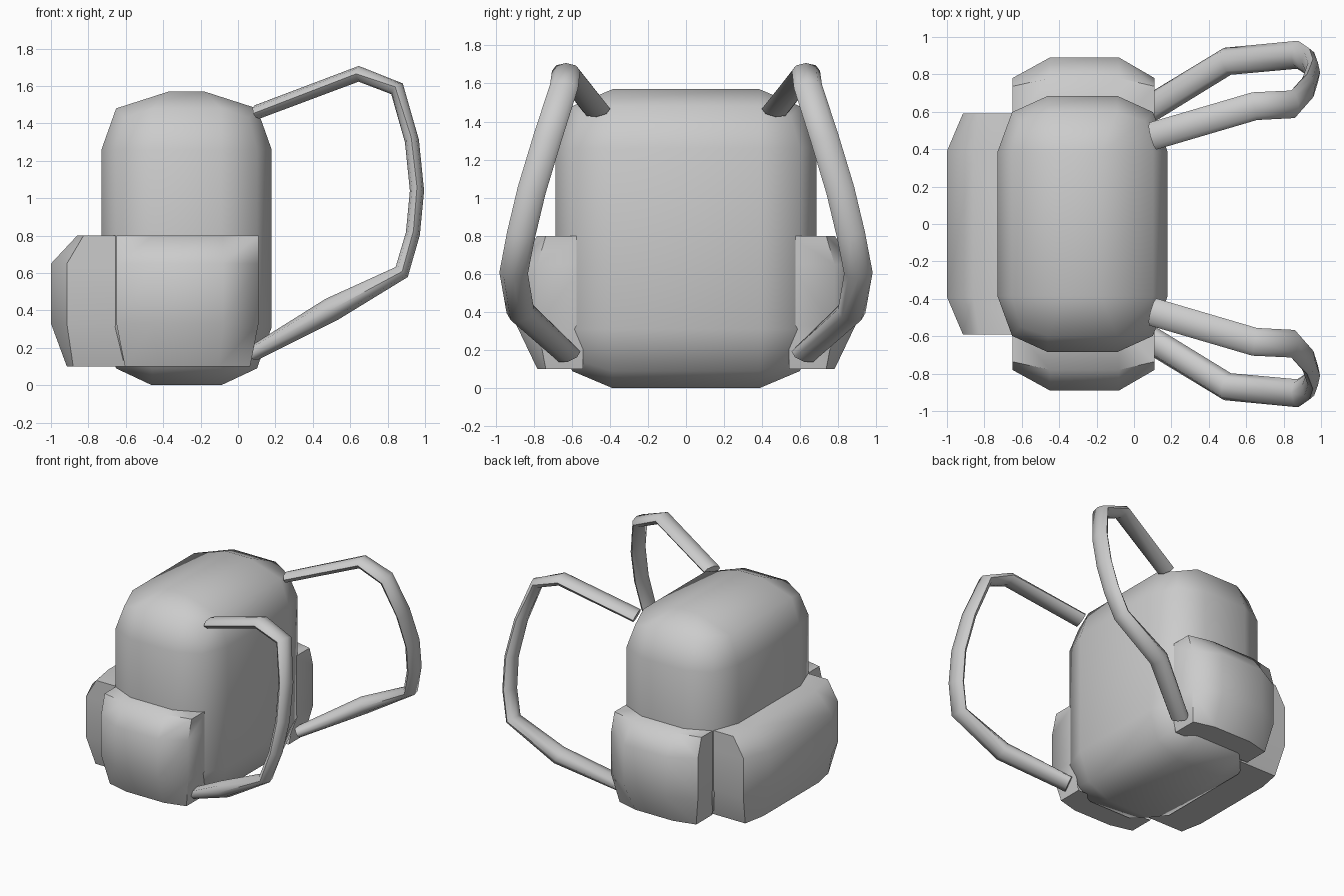
import bpy, bmesh, math
from mathutils import Vector

if "Cube" in bpy.data.objects:
    bpy.data.objects.remove(bpy.data.objects["Cube"])


def finish(name, bm, angle):
    bmesh.ops.recalc_face_normals(bm, faces=bm.faces)
    me = bpy.data.meshes.new(name)
    bm.to_mesh(me)
    bm.free()
    ob = bpy.data.objects.new(name, me)
    bpy.context.collection.objects.link(ob)
    bpy.ops.object.select_all(action='DESELECT')
    ob.select_set(True)
    bpy.context.view_layer.objects.active = ob
    bpy.ops.object.shade_smooth_by_angle(angle=math.radians(angle))
    return ob


def rounded_box(name, center, half, off):
    """Box with two-segment rounding: each face is a 3 x 3 grid."""
    bm = bmesh.new()
    verts = {}
    # how far a vertex sits in from the side, by the number of sides it touches
    inset = {1: 0.0, 2: 0.29, 3: 0.45}

    def vert(i):
        if i not in verts:
            n = sum(k in (0, 3) for k in i)
            co = []
            for a in range(3):
                d = off[a] * (inset[n] if i[a] in (0, 3) else 1)
                s = -1 if i[a] < 2 else 1
                co.append(center[a] + s * (half[a] - d))
            # the lid narrows into a shallow ridge
            if n == 1 and i[2] == 3:
                co[0] = center[0] + (co[0] - center[0]) * 0.52
            verts[i] = bm.verts.new(co)
        return verts[i]

    for a in range(3):
        for side in (0, 3):
            for u in range(3):
                for v in range(3):
                    q = []
                    for du, dv in ((0, 0), (1, 0), (1, 1), (0, 1)):
                        i = [0, 0, 0]
                        i[a], i[(a + 1) % 3], i[(a + 2) % 3] = side, u + du, v + dv
                        q.append(vert(tuple(i)))
                    bm.faces.new(q)
    return finish(name, bm, 60)


def pocket(name, place, us, mid, drop_side, drop_low, drop_top, root):
    """Bulging pocket: 4 x 4 front grid plus a skirt back into the body."""
    bm = bmesh.new()
    zs = (0.10, 0.33, 0.65, 0.80)
    grid, skirt = [], {}
    for j, z in enumerate(zs):
        row = []
        for i, u in enumerate(us):
            if j == 0:
                u = mid + (u - mid) * 0.88
            side = drop_side if i in (0, 3) else 0
            cap = drop_low if j == 0 else drop_top if j == 3 else 0
            d = max(side, cap) + 0.4 * min(side, cap)
            row.append(bm.verts.new(place(u, d, z)))
            if i in (0, 3) or j in (0, 3):
                skirt[(i, j)] = bm.verts.new(place(u, root, z))
        grid.append(row)
    for j in range(3):
        for i in range(3):
            bm.faces.new((grid[j][i], grid[j][i + 1], grid[j + 1][i + 1], grid[j + 1][i]))
    ring = [(i, 0) for i in range(3)] + [(3, j) for j in range(3)]
    ring += [(i, 3) for i in (3, 2, 1)] + [(0, j) for j in (3, 2, 1)]
    for a, b in zip(ring, ring[1:] + ring[:1]):
        bm.faces.new((grid[a[1]][a[0]], grid[b[1]][b[0]], skirt[b], skirt[a]))
    return finish(name, bm, 60)


def strap(name, s):
    """Flattened tube swept along the shoulder loop; s mirrors it in y."""
    path = [(.10, .47, 1.46, .038), (.645, .63, 1.665, .042), (.85, .64, 1.585, .042),
            (.93, .73, 1.305, .038), (.957, .81, 1.04, .038), (.935, .865, .81, .038),
            (.875, .905, .605, .042), (.5, .87, .405, .065), (.09, .62, .175, .042)]
    pts = [Vector((x, s * y, z)) for x, y, z, _ in path]
    bm = bmesh.new()
    rings = []
    for k, p in enumerate(pts):
        t = Vector((0, 0, 0))
        if k > 0:
            t += (p - pts[k - 1]).normalized()
        if k < len(pts) - 1:
            t += (pts[k + 1] - p).normalized()
        t.normalize()
        w = Vector((0, 1, 0))
        w = (w - t * w.dot(t)).normalized()
        n = t.cross(w)
        rings.append([bm.verts.new(p + w * 0.075 * math.cos(a) + n * path[k][3] * math.sin(a))
                      for a in (math.tau * i / 8 for i in range(8))])
    for r, q in zip(rings, rings[1:]):
        for i in range(8):
            j = (i + 1) % 8
            bm.faces.new((r[i], r[j], q[j], q[i]))
    bm.faces.new(rings[0])
    bm.faces.new(rings[-1])
    return finish(name, bm, 60)


# Main bag
rounded_box("bag_body", (-0.275, 0, 0.785), (0.455, 0.685, 0.785), (0.27, 0.30, 0.31))

# Front pocket, facing -x
pocket("front_pocket", lambda u, d, z: (-1.0 + d, u, z),
       (-0.59, -0.39, 0.39, 0.59), 0, 0.085, 0.085, 0.14, 0.45)

# Side pockets and shoulder straps, mirrored in y
for label, s in (("left", 1), ("right", -1)):
    pocket(label + "_side_pocket", lambda u, d, z: (u, s * (0.89 - d), z),
           (-0.65, -0.45, -0.08, 0.11), -0.27, 0.11, 0.11, 0.11, 0.35)
    strap(label + "_shoulder_strap", s)
